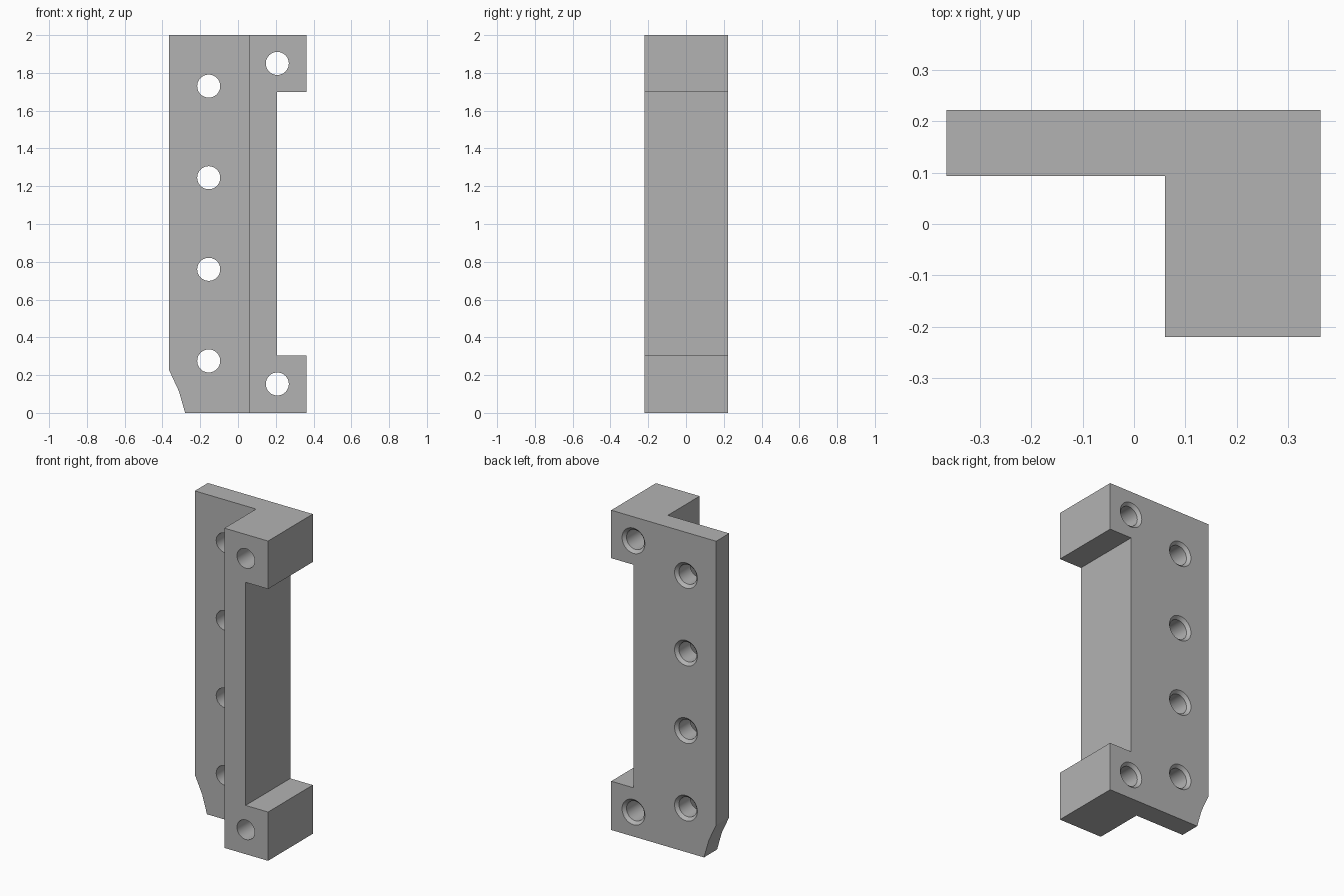
import bpy, bmesh, math
from mathutils import Matrix, Vector

cube = bpy.data.objects.get("Cube")
if cube:
    bpy.data.objects.remove(cube)

FRONT, BACK = -0.22, 0.222
PLATE_FRONT = 0.093
RAIL_X = 0.06

grey = bpy.data.materials.new("plain grey")
grey.use_nodes = True
grey.diffuse_color = (0.45, 0.45, 0.45, 1)
grey.node_tree.nodes["Principled BSDF"].inputs["Base Color"].default_value = grey.diffuse_color


def make_object(name, bm):
    bmesh.ops.recalc_face_normals(bm, faces=bm.faces)
    mesh = bpy.data.meshes.new(name)
    bm.to_mesh(mesh)
    bm.free()
    obj = bpy.data.objects.new(name, mesh)
    mesh.materials.append(grey)
    bpy.context.collection.objects.link(obj)
    return obj


def cut(target, cutter):
    bpy.context.view_layer.objects.active = target
    mod = target.modifiers.new("cut", "BOOLEAN")
    mod.operation, mod.solver, mod.object = "DIFFERENCE", "EXACT", cutter
    bpy.ops.object.modifier_apply(modifier=mod.name)
    bpy.data.objects.remove(cutter)


# Bracket silhouette with notched side and clipped bottom corner, extruded in depth
outline = [(-0.28, 0), (0.362, 0), (0.362, 0.305), (0.207, 0.305), (0.207, 1.7),
           (0.362, 1.7), (0.362, 2), (-0.364, 2), (-0.364, 0.225), (-0.313, 0.115)]
bm = bmesh.new()
face = bm.faces.new([bm.verts.new((x, FRONT, z)) for x, z in outline])
swept = bmesh.ops.extrude_face_region(bm, geom=[face])["geom"]
bmesh.ops.translate(bm, vec=(0, BACK - FRONT, 0),
                    verts=[v for v in swept if isinstance(v, bmesh.types.BMVert)])
bracket = make_object("mounting_bracket", bm)

# Recess that thins the wide flange, leaving the rail standing forward
bm = bmesh.new()
low, high = Vector((-1, -1, -1)), Vector((RAIL_X, PLATE_FRONT, 3))
bmesh.ops.create_cube(bm, size=1, matrix=Matrix.Translation((low + high) / 2)
                      @ Matrix.Diagonal((*(high - low), 1)))
cut(bracket, make_object("flange_recess", bm))

# Through holes, countersunk at the back
RADIUS, SINK = 0.061, 0.018


def add_lathe(bm, x, z, profile, sides=40):
    rings = []
    for y, r in profile:
        angles = [2 * math.pi * i / sides for i in range(sides)]
        rings.append([bm.verts.new((x + r * math.cos(a), y, z + r * math.sin(a)))
                      for a in angles])
    for a, b in zip(rings, rings[1:]):
        for i in range(sides):
            j = (i + 1) % sides
            bm.faces.new((a[i], a[j], b[j], b[i]))
    bm.faces.new(rings[0])
    bm.faces.new(rings[-1])


drill = [(FRONT - 0.1, RADIUS), (BACK - SINK, RADIUS), (BACK + SINK, RADIUS + 2 * SINK)]
centres = [(-0.155, 0.275 + 0.485 * i) for i in range(4)] + [(0.208, 0.153), (0.208, 1.85)]
bm = bmesh.new()
for x, z in centres:
    add_lathe(bm, x, z, drill)
cut(bracket, make_object("hole_drills", bm))

# Smooth bores, sharp edges
bpy.ops.object.select_all(action="DESELECT")
bracket.select_set(True)
bpy.context.view_layer.objects.active = bracket
bpy.ops.object.shade_smooth_by_angle(angle=math.radians(20))
